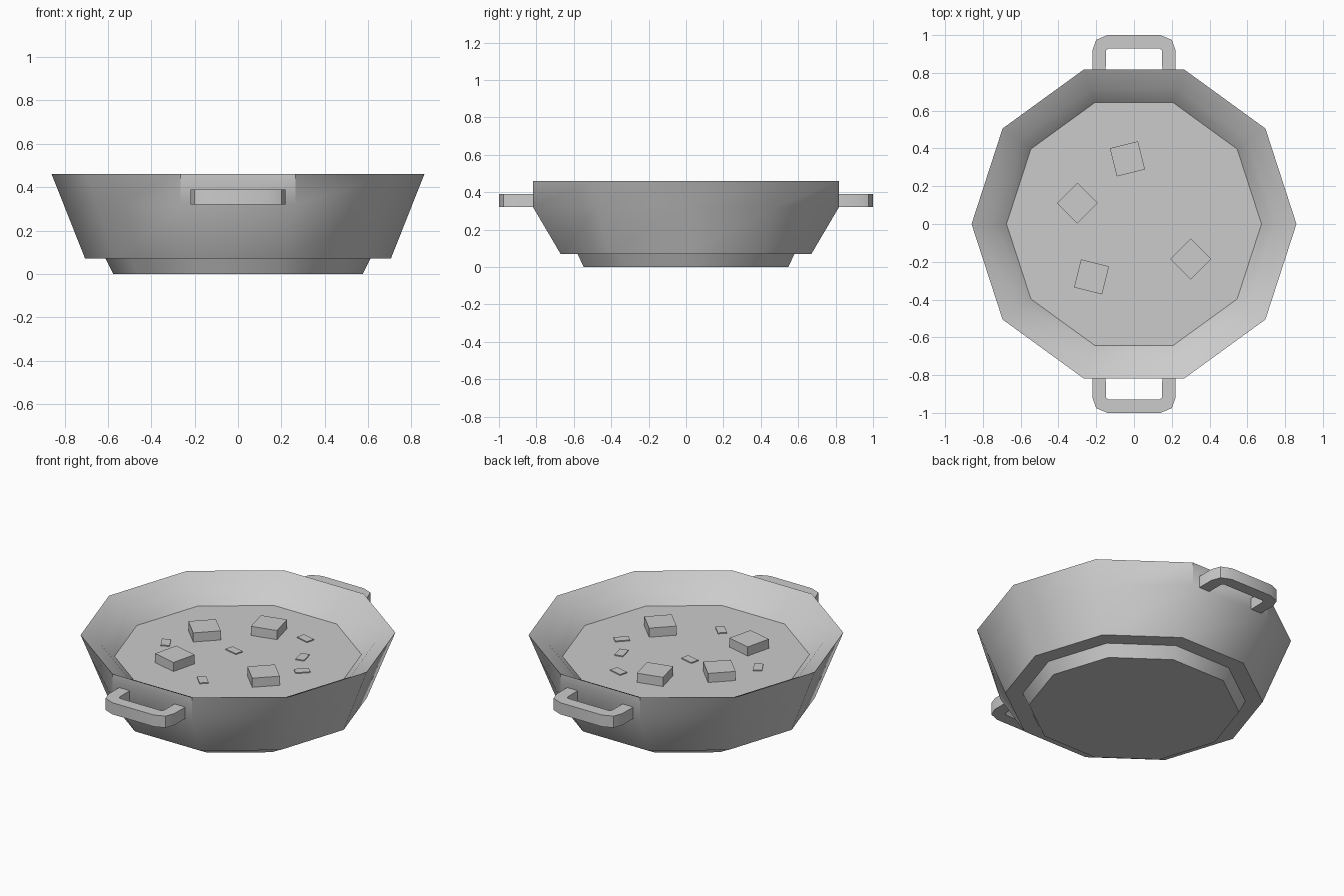
import bpy, bmesh, math
from math import cos, sin, pi, radians

if "Cube" in bpy.data.objects:
    bpy.data.objects.remove(bpy.data.objects["Cube"])

SIDES = 10
SOUP_R, SOUP_Z = 0.675, 0.33


def finish(name, bm, angle=None):
    bmesh.ops.recalc_face_normals(bm, faces=bm.faces)
    mesh = bpy.data.meshes.new(name)
    bm.to_mesh(mesh)
    bm.free()
    obj = bpy.data.objects.new(name, mesh)
    bpy.context.collection.objects.link(obj)
    if angle:
        bpy.ops.object.select_all(action='DESELECT')
        bpy.context.view_layer.objects.active = obj
        obj.select_set(True)
        bpy.ops.object.shade_smooth_by_angle(angle=radians(angle))
    return obj


def ring(bm, r, z):
    return [bm.verts.new((r * cos(2 * pi * i / SIDES), r * sin(2 * pi * i / SIDES), z))
            for i in range(SIDES)]


# Bowl: stepped foot, flared wall, two-slope inner wall
bm = bmesh.new()
profile = [(0.575, 0), (0.61, 0.07), (0.705, 0.07), (0.804, 0.32),
           (0.86, 0.46), (0.75, 0.403), (SOUP_R, SOUP_Z)]
rings = [ring(bm, r, z) for r, z in profile]
# Upright panels behind the handles
for i in (2, 3, 7, 8):
    rings[3][i].co.xy = rings[4][i].co.xy
for a, b in zip(rings, rings[1:]):
    for i in range(SIDES):
        j = (i + 1) % SIDES
        bm.faces.new((a[i], a[j], b[j], b[i]))
bm.faces.new(rings[0])
# Soup surface closes the inside; it is kept in the same shell
bm.faces.new(rings[-1])
finish("bowl_with_soup", bm, 40)

# Handles: bent flat bar, one on each side
half = [(0.22, 0.81), (0.22, 0.92), (0.2, 0.975), (0.14, 1.0)]
inner = [(0.135, 0.93), (0.148, 0.92), (0.15, 0.81)]
outline = (half + [(-x, y) for x, y in reversed(half)]
           + [(-x, y) for x, y in reversed(inner)] + inner)
for name, s in (("back_handle", 1), ("front_handle", -1)):
    bm = bmesh.new()
    face = bm.faces.new([bm.verts.new((x, s * y, 0.32)) for x, y in outline])
    ext = bmesh.ops.extrude_face_region(bm, geom=[face], use_keep_orig=True)
    top = [v for v in ext["geom"] if isinstance(v, bmesh.types.BMVert)]
    bmesh.ops.translate(bm, verts=top, vec=(0, 0, 0.07))
    finish(name, bm, 40)


# Box resting on the soup
def piece(name, x, y, sx, sy, h, turn):
    bm = bmesh.new()
    bmesh.ops.create_cube(bm, size=1)
    depth = 0.02
    bmesh.ops.scale(bm, vec=(sx, sy, h + depth), verts=bm.verts)
    obj = finish(name, bm)
    obj.location = (x, y, SOUP_Z + (h - depth) / 2)
    obj.rotation_euler.z = radians(turn)


# Large chunks
for n, (x, y, turn) in enumerate([(-0.035, 0.345, 14), (-0.3, 0.11, 45),
                                  (0.3, -0.185, 45), (-0.225, -0.28, -14)]):
    piece(f"chunk_{n + 1}", x, y, 0.153, 0.153, 0.055, turn)

# Small flat flecks
for n, (x, y, turn) in enumerate([(0.18, 0.385, -14), (0.305, 0.18, 104), (0.405, 0.033, 45),
                                  (-0.05, 0.035, -14), (-0.415, -0.095, -60), (0.028, -0.375, -45)]):
    piece(f"fleck_{n + 1}", x, y, 0.083, 0.05, 0.006, turn)
